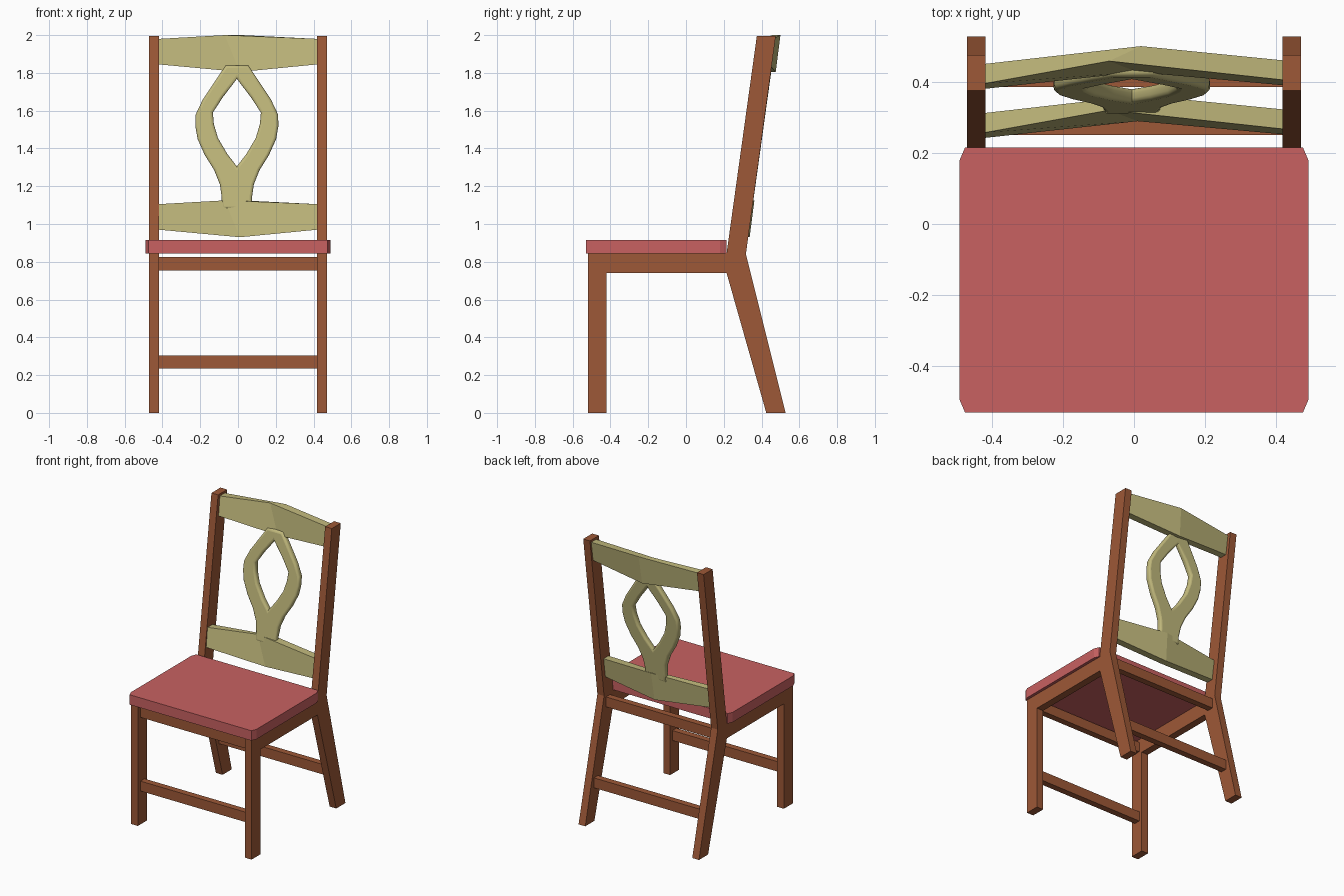
import bpy
import bmesh
from mathutils import Vector

if "Cube" in bpy.data.objects:
    bpy.data.objects.remove(bpy.data.objects["Cube"], do_unlink=True)


def material(name, rgb):
    m = bpy.data.materials.new(name)
    m.use_nodes = True
    m.diffuse_color = (*rgb, 1)
    m.node_tree.nodes["Principled BSDF"].inputs["Base Color"].default_value = (*rgb, 1)
    return m


wood = material("brown wood", (0.337, 0.098, 0.038))
cloth = material("red seat", (0.58, 0.12, 0.12))
pale = material("pale olive wood", (0.53, 0.48, 0.2))


def add_mesh(name, mesh, mat):
    ob = bpy.data.objects.new(name, mesh)
    bpy.context.collection.objects.link(ob)
    mesh.materials.clear()
    mesh.materials.append(mat)
    return ob


def prism(name, outline, shift, mat):
    """Extrude a closed 3D outline along a vector."""
    bm = bmesh.new()
    face = bm.faces.new([bm.verts.new(p) for p in outline])
    out = bmesh.ops.extrude_face_region(bm, geom=[face])
    verts = [v for v in out["geom"] if isinstance(v, bmesh.types.BMVert)]
    bmesh.ops.translate(bm, verts=verts, vec=Vector(shift))
    bmesh.ops.recalc_face_normals(bm, faces=bm.faces)
    mesh = bpy.data.meshes.new(name)
    bm.to_mesh(mesh)
    bm.free()
    return add_mesh(name, mesh, mat)


# Side frames: front leg, seat rail and bent back post, split into convex parts
front_leg = [(-0.52, 0), (-0.42, 0), (-0.42, 0.74), (-0.52, 0.74)]
side_rail = [(-0.52, 0.74), (0.215, 0.74), (0.215, 0.845), (-0.52, 0.845)]
back_post = [(0.425, 0), (0.527, 0), (0.317, 0.84), (0.475, 1.995),
             (0.375, 1.995), (0.215, 0.845), (0.215, 0.74)]
for side, x in (("left", 0.418), ("right", -0.47)):
    for part, pts in (("front_leg", front_leg), ("side_rail", side_rail),
                      ("back_post", back_post)):
        prism(f"{side}_{part}", [(x, y, z) for y, z in pts], (0.052, 0, 0), wood)

# Cross rails between the side frames
for name, y, z in (("front_seat_rail", -0.49, 0.755), ("back_seat_rail", 0.25, 0.755),
                   ("front_stretcher", -0.49, 0.235), ("back_stretcher", 0.385, 0.235)):
    prism(name, [(-0.42, y, z), (-0.42, y + 0.045, z), (-0.42, y + 0.045, z + 0.07),
                 (-0.42, y, z + 0.07)], (0.84, 0, 0), wood)

# Seat with clipped corners
half = [(0.475, -0.53), (0.49, -0.495), (0.49, 0.18), (0.475, 0.215)]
seat = half + [(-x, y) for x, y in reversed(half)]
prism("seat", [(x, y, 0.845) for x, y in seat], (0, 0, 0.07), cloth)


def slat(name, dy, dz):
    """Bowed slat: three cross-sections, deepest and furthest back in the middle."""
    bm = bmesh.new()
    # Each section: front bottom, back bottom, back top, front top
    sections = [
        [(-0.42, 0.38, 1.845), (-0.42, 0.43, 1.845), (-0.42, 0.45, 1.98), (-0.42, 0.395, 1.98)],
        [(0.01, 0.427, 1.805), (0.01, 0.475, 1.805), (0.02, 0.5, 2.0), (-0.07, 0.458, 2.0)],
        [(0.42, 0.39, 1.845), (0.42, 0.44, 1.845), (0.42, 0.46, 1.98), (0.42, 0.405, 1.98)],
    ]
    rings = [[bm.verts.new((x, y + dy, z + dz)) for x, y, z in s] for s in sections]
    for a, b in zip(rings, rings[1:]):
        for i in range(4):
            j = (i + 1) % 4
            bm.faces.new((a[i], a[j], b[j], b[i]))
    bm.faces.new(rings[0])
    bm.faces.new(rings[-1])
    bmesh.ops.recalc_face_normals(bm, faces=bm.faces)
    mesh = bpy.data.meshes.new(name)
    bm.to_mesh(mesh)
    bm.free()
    add_mesh(name, mesh, pale)


slat("top_slat", 0, 0)
slat("lower_slat", -0.138, -0.875)

# Back splat: open loop on a stem, with rounded edges
curve = bpy.data.curves.new("splat_curve", "CURVE")
curve.dimensions = "2D"
curve.fill_mode = "BOTH"
curve.bevel_depth = 0.014
curve.offset = -0.014
curve.bevel_resolution = 2
curve.extrude = 0.007
outer = [(0.082, 1.08), (0.08, 1.14), (0.09, 1.21), (0.12, 1.285), (0.17, 1.365), (0.208, 1.45),
         (0.22, 1.52), (0.218, 1.58), (0.18, 1.66), (0.12, 1.75), (0.06, 1.84)]
inner = [(0.05, 1.37), (0.1, 1.455), (0.122, 1.53), (0.127, 1.59), (0.075, 1.67)]
outer_loop = outer + [(-x, z) for x, z in reversed(outer)]
inner_loop = [(0, 1.305)] + inner + [(0, 1.768)] + [(-x, z) for x, z in reversed(inner)]
for loop in (outer_loop, inner_loop[::-1]):
    spline = curve.splines.new("POLY")
    spline.points.add(len(loop) - 1)
    for point, (x, z) in zip(spline.points, loop):
        point.co = (x - 0.006, z, 0, 1)
    spline.use_cyclic_u = True
helper = bpy.data.objects.new("splat_helper", curve)
bpy.context.collection.objects.link(helper)
depsgraph = bpy.context.evaluated_depsgraph_get()
mesh = bpy.data.meshes.new_from_object(helper.evaluated_get(depsgraph))
bpy.data.objects.remove(helper, do_unlink=True)
# Stand the flat shape up and lean it back with the posts
for v in mesh.vertices:
    x, z, depth = v.co
    v.co = (x, 0.36 + 0.139 * (z - 1.3) - depth, z)
splat = add_mesh("back_splat", mesh, pale)
bpy.context.view_layer.objects.active = splat
splat.select_set(True)
bpy.ops.object.shade_smooth_by_angle(angle=0.7)
